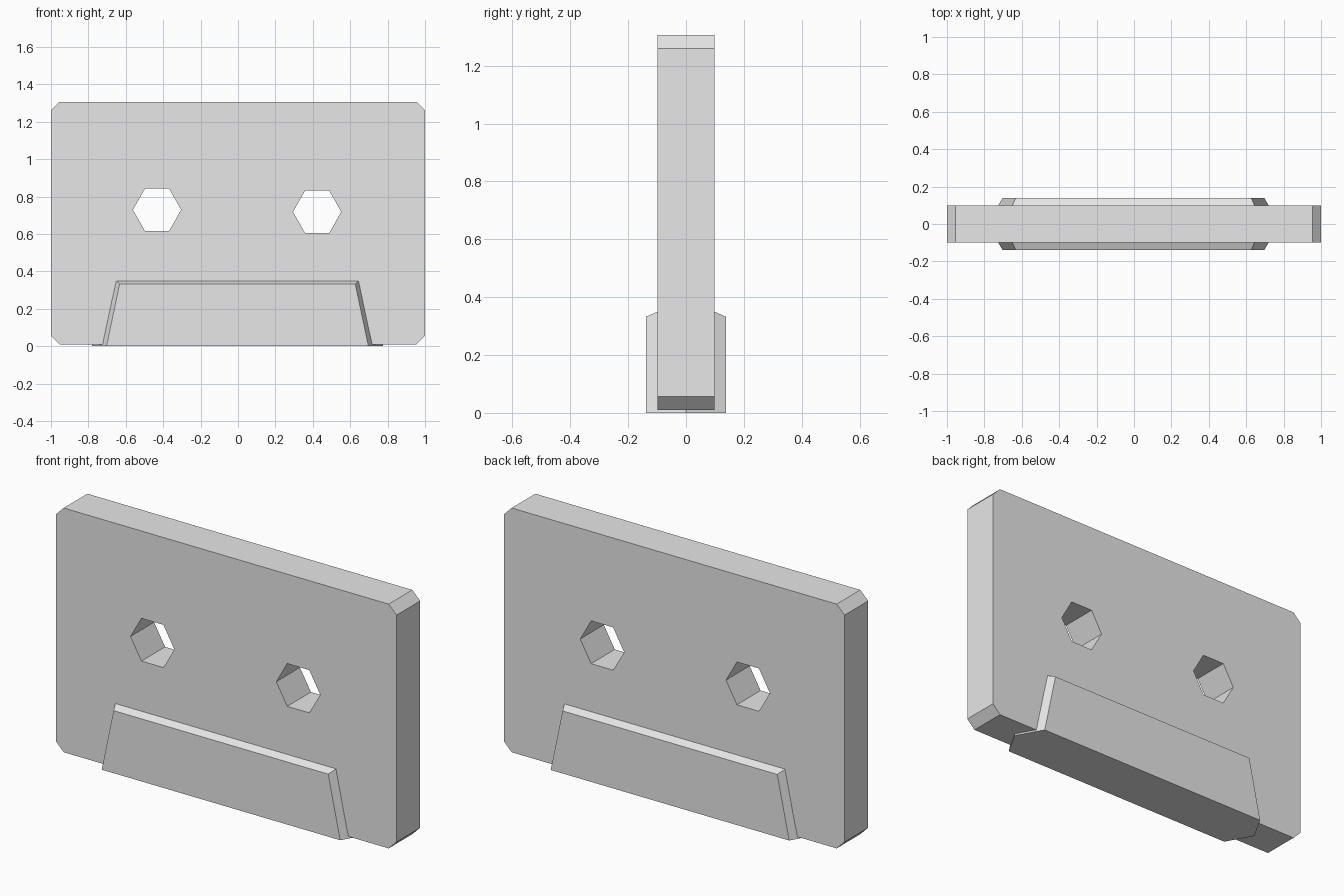
import bpy, bmesh
from math import cos, sin, pi

cube = bpy.data.objects.get("Cube")
if cube:
    bpy.data.objects.remove(cube, do_unlink=True)

grey = bpy.data.materials.new("plain_grey")
grey.use_nodes = True
grey.diffuse_color = (0.8, 0.8, 0.8, 1)
grey.node_tree.nodes["Principled BSDF"].inputs["Base Color"].default_value = (0.8, 0.8, 0.8, 1)


def loft(name, rings):
    """Solid through matching x-z outlines, each placed at its own y."""
    bm = bmesh.new()
    loops = [[bm.verts.new((x, y, z)) for x, z in outline] for y, outline in rings]
    for a, b in zip(loops, loops[1:]):
        for i in range(len(a)):
            j = (i + 1) % len(a)
            bm.faces.new((a[i], a[j], b[j], b[i]))
    bm.faces.new(loops[0])
    bm.faces.new(loops[-1])
    bmesh.ops.recalc_face_normals(bm, faces=bm.faces)
    mesh = bpy.data.meshes.new(name)
    bm.to_mesh(mesh)
    bm.free()
    mesh.materials.append(grey)
    obj = bpy.data.objects.new(name, mesh)
    bpy.context.collection.objects.link(obj)
    return obj


def prism(name, outline, depth):
    return loft(name, [(-depth, outline), (depth, outline)])


# Flat body with clipped corners
W, LOW, HIGH, C = 1.0, 0.01, 1.306, 0.046
body = prism("cassette_body", [
    (-W + C, LOW), (W - C, LOW), (W, LOW + C), (W, HIGH - C),
    (W - C, HIGH), (-W + C, HIGH), (-W, HIGH - C), (-W, LOW + C)], 0.099)

# Hexagonal spool holes through the body
for side, cx, cz in (("right", -0.433, 0.729), ("left", 0.423, 0.718)):
    hexagon = [(cx + 0.129 * cos(k * pi / 3), cz + 0.131 * sin(k * pi / 3)) for k in range(6)]
    cutter = prism(side + "_hole_cutter", hexagon, 0.3)
    cutter.hide_render = True
    cut = body.modifiers.new(side + "_spool_hole", "BOOLEAN")
    cut.operation, cut.solver, cut.object = "DIFFERENCE", "EXACT", cutter
    bpy.context.view_layer.objects.active = body
    bpy.ops.object.modifier_apply(modifier=cut.name)
    bpy.data.objects.remove(cutter, do_unlink=True)


# Raised tape guard, widest in the middle and sloping in to both faces
def trapezoid(bottom, top, height):
    mid = -0.003
    return [(mid - bottom, 0), (mid + bottom, 0), (mid + top, height), (mid - top, height)]


face = trapezoid(0.70, 0.63, 0.332)
loft("tape_guard", [(-0.139, face), (0, trapezoid(0.779, 0.69, 0.393)), (0.139, face)])
